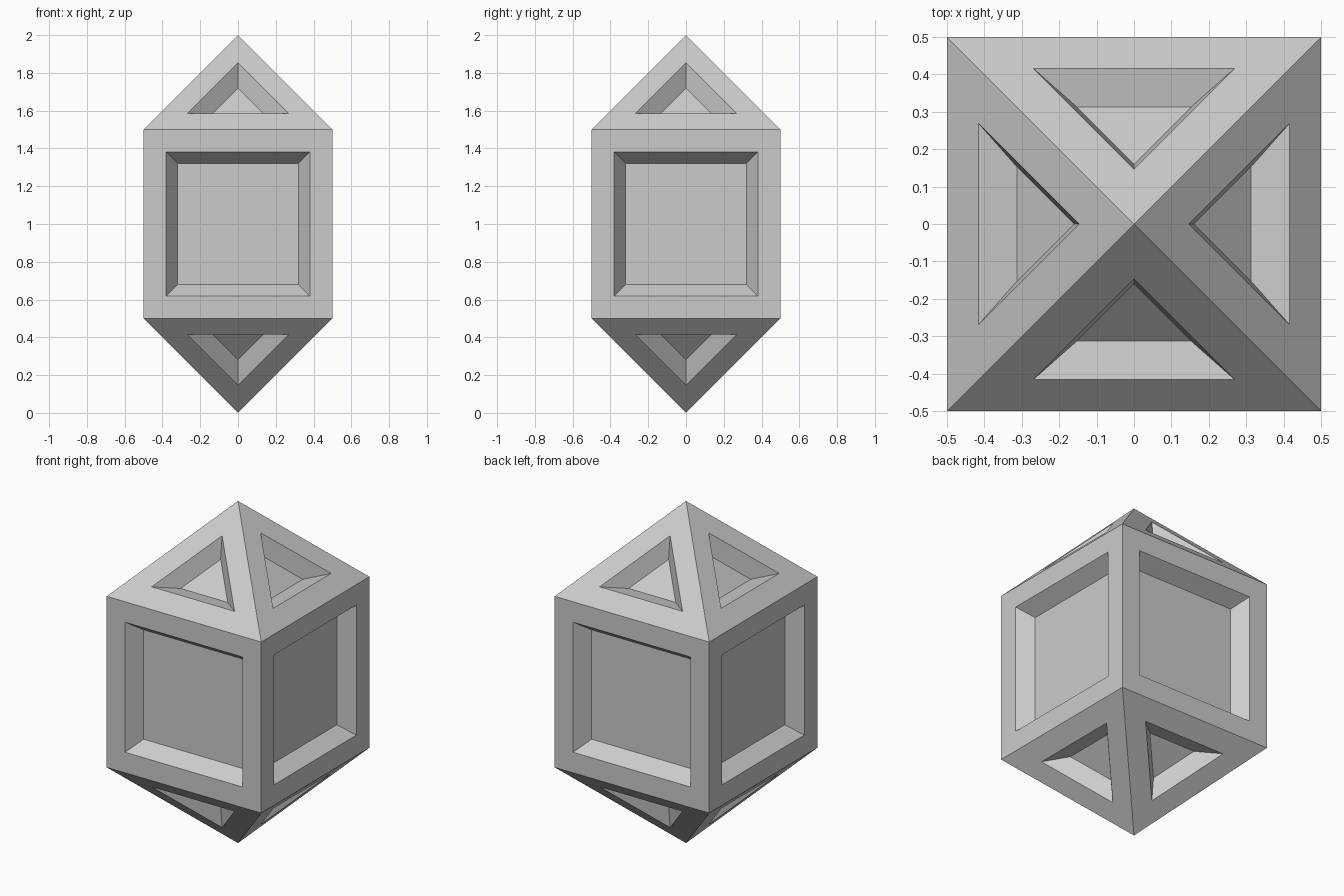
import bpy, bmesh
from mathutils import Matrix

if "Cube" in bpy.data.objects:
    bpy.data.objects.remove(bpy.data.objects["Cube"])

FRAME = 0.12    # width of the flat border on every face
BEVEL = 0.06    # in-plane width of the sloping recess wall
DEPTH = 0.085   # recess depth

bm = bmesh.new()

# Unit cube body
bmesh.ops.create_cube(bm, size=1.0, matrix=Matrix.Translation((0, 0, 1)))

# Raise the top and bottom faces into pyramids
caps = [f for f in bm.faces if abs(f.normal.z) > 0.9]
bmesh.ops.poke(bm, faces=caps, offset=0.5)
for v in bm.verts:
    if abs(v.co.x) < 0.01 and abs(v.co.y) < 0.01:
        v.co.z = 2.0 if v.co.z > 1 else 0.0
bm.normal_update()

# Frame every face, then sink its panel with sloping walls
panels = bm.faces[:]
bmesh.ops.inset_individual(bm, faces=panels, thickness=FRAME, use_even_offset=True)
bm.normal_update()
bmesh.ops.inset_individual(bm, faces=panels, thickness=BEVEL, depth=-DEPTH,
                           use_even_offset=True)
bm.normal_update()

mesh = bpy.data.meshes.new("panelled_crystal")
bm.to_mesh(mesh)
bm.free()
obj = bpy.data.objects.new("panelled_crystal", mesh)
bpy.context.collection.objects.link(obj)
